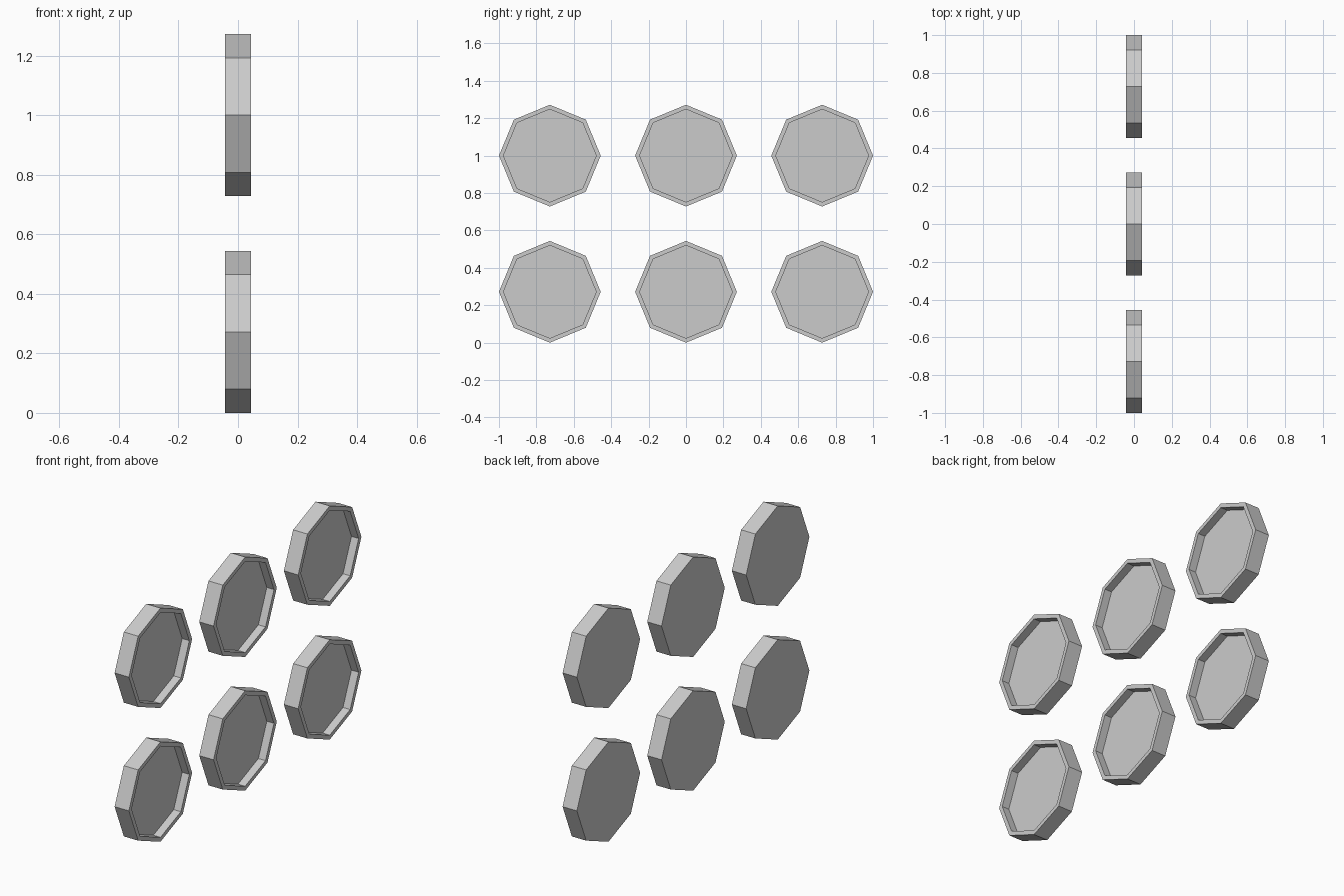
import bpy, bmesh
from math import sin, cos, pi

if "Cube" in bpy.data.objects:
    bpy.data.objects.remove(bpy.data.objects["Cube"])

OUTER, INNER, HALF, FLOOR = 0.272, 0.248, 0.043, 0.0


def ring(bm, radius, x):
    return [bm.verts.new((x, radius * sin(i * pi / 4), radius * cos(i * pi / 4))) for i in range(8)]


def dish(name, y, z):
    # octagonal disc with a recess in its +x face
    bm = bmesh.new()
    rings = [ring(bm, r, x) for r, x in
             ((OUTER, -HALF), (OUTER, HALF), (INNER, HALF), (INNER, FLOOR))]
    for a, b in zip(rings, rings[1:]):
        for i in range(8):
            j = (i + 1) % 8
            bm.faces.new((a[i], a[j], b[j], b[i]))
    bm.faces.new(rings[0])
    bm.faces.new(rings[-1])
    bmesh.ops.recalc_face_normals(bm, faces=bm.faces)
    mesh = bpy.data.meshes.new(name)
    bm.to_mesh(mesh)
    bm.free()
    obj = bpy.data.objects.new(name, mesh)
    obj.location = (0, y, z)
    bpy.context.collection.objects.link(obj)


# two rows of three dishes
for row, z in (("lower", OUTER), ("upper", 1.0)):
    for col, y in (("front", -0.728), ("middle", 0), ("back", 0.728)):
        dish(f"{row}_{col}_dish", y, z)
